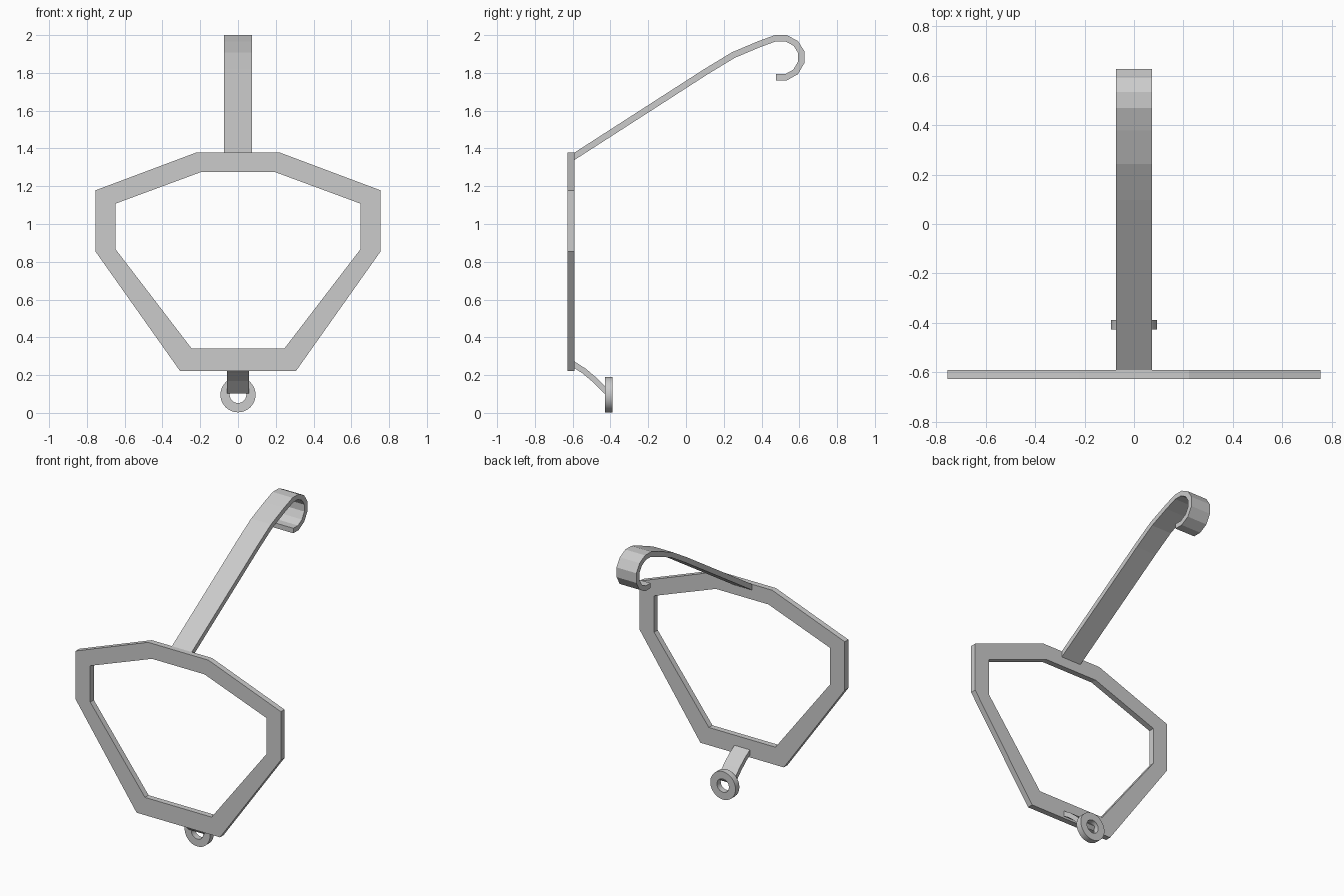
import bpy, bmesh, math
from mathutils import Vector

if "Cube" in bpy.data.objects:
    bpy.data.objects.remove(bpy.data.objects["Cube"])

metal = bpy.data.materials.new("grey metal")
metal.diffuse_color = (0.6, 0.6, 0.6, 1)
metal.use_nodes = True
metal.node_tree.nodes["Principled BSDF"].inputs["Base Color"].default_value = metal.diffuse_color


def finish(name, bm):
    bmesh.ops.recalc_face_normals(bm, faces=bm.faces)
    mesh = bpy.data.meshes.new(name)
    bm.to_mesh(mesh)
    bm.free()
    mesh.materials.append(metal)
    obj = bpy.data.objects.new(name, mesh)
    bpy.context.collection.objects.link(obj)
    return obj


def band(name, outer, inner, y0, y1):
    """Closed flat loop between two (x, z) outlines, thick along y."""
    bm = bmesh.new()
    loops = [[bm.verts.new((x, y, z)) for x, z in pts]
             for pts, y in ((outer, y0), (outer, y1), (inner, y1), (inner, y0))]
    n = len(outer)
    for k in range(4):
        a, b = loops[k], loops[(k + 1) % 4]
        for i in range(n):
            j = (i + 1) % n
            bm.faces.new((a[i], a[j], b[j], b[i]))
    return finish(name, bm)


def strap(name, path, half_width, thick):
    """Bent flat bar following a (y, z) centre line with mitred bends."""
    pts = [Vector(p) for p in path]
    dirs = [(b - a).normalized() for a, b in zip(pts, pts[1:])]
    bm = bmesh.new()
    rings = []
    for i, p in enumerate(pts):
        d0, d1 = dirs[max(i - 1, 0)], dirs[min(i, len(dirs) - 1)]
        d = (d0 + d1).normalized()
        off = Vector((-d.y, d.x)) * (thick / 2 / d.dot(d1))
        rings.append([bm.verts.new((x, q.x, q.y)) for x, q in
                      ((-half_width, p + off), (half_width, p + off),
                       (half_width, p - off), (-half_width, p - off))])
    for a, b in zip(rings, rings[1:]):
        for k in range(4):
            m = (k + 1) % 4
            bm.faces.new((a[k], a[m], b[m], b[k]))
    bm.faces.new(rings[0])
    bm.faces.new(rings[-1])
    return finish(name, bm)


def mirrored(half):
    return half + [(-x, z) for x, z in reversed(half)]


def circle(radius, z, n=48):
    return [(radius * math.cos(2 * math.pi * i / n),
             z + radius * math.sin(2 * math.pi * i / n)) for i in range(n)]


# Eight-sided flat frame
band("frame",
     mirrored([(0.307, 0.222), (0.755, 0.855), (0.755, 1.178), (0.222, 1.378)]),
     mirrored([(0.245, 0.34), (0.648, 0.866), (0.648, 1.108), (0.193, 1.276)]),
     -0.628, -0.59)

# Long arm ending in a curled hook
strap("hook_arm",
      [(-0.602, 1.351), (0.105, 1.806), (0.25, 1.894), (0.385, 1.951),
       (0.472, 1.983), (0.53, 1.983), (0.58, 1.957), (0.61, 1.911),
       (0.61, 1.856), (0.58, 1.805), (0.53, 1.777), (0.477, 1.777)],
      0.073, 0.033)

# Short bent tab under the frame
strap("lower_tab",
      [(-0.602, 0.262), (-0.54, 0.222), (-0.49, 0.18), (-0.422, 0.112)],
      0.057, 0.03)

# Round eyelet at the end of the tab
eyelet = band("eyelet", circle(0.093, 0.096), circle(0.044, 0.096), -0.428, -0.388)
bpy.context.view_layer.objects.active = eyelet
eyelet.select_set(True)
bpy.ops.object.shade_smooth_by_angle(angle=math.radians(30))
